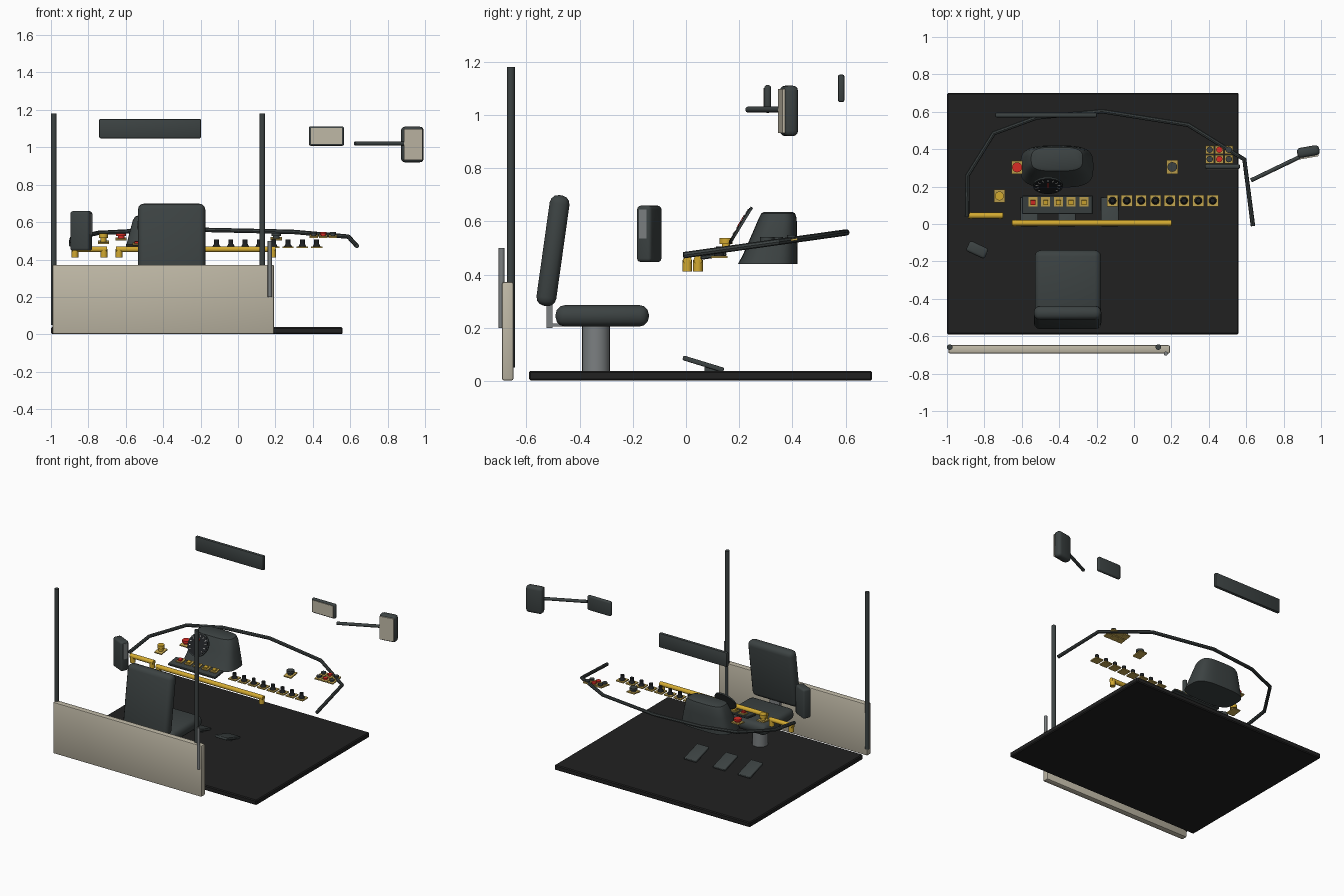
import bpy, bmesh, math
from mathutils import Vector, Matrix

cube = bpy.data.objects.get("Cube")
if cube:
    bpy.data.objects.remove(cube)


def material(name, r, g, b):
    m = bpy.data.materials.new(name)
    m.use_nodes = True
    m.diffuse_color = (r, g, b, 1)
    m.node_tree.nodes["Principled BSDF"].inputs["Base Color"].default_value = (r, g, b, 1)
    return m


SLATE = material("slate grey", .045, .055, .055)
FLOOR = material("floor black", .015, .015, .015)
BEIGE = material("warm beige", .52, .48, .38)
YELLOW = material("rail yellow", .65, .40, .03)
BRASS = material("plate brass", .55, .38, .08)
RED = material("signal red", .7, .025, .018)
METAL = material("steel grey", .2, .215, .22)
BLACK = material("knob black", .012, .014, .016)
WHITE = material("dial white", .75, .75, .72)


def finish(ob, mat, smooth=True):
    ob.data.materials.append(mat)
    if smooth:
        bpy.ops.object.select_all(action='DESELECT')
        ob.select_set(True)
        bpy.context.view_layer.objects.active = ob
        bpy.ops.object.shade_smooth_by_angle(angle=math.radians(35))
    return ob


def from_bmesh(name, bm, mat, smooth=True):
    mesh = bpy.data.meshes.new(name)
    bm.to_mesh(mesh)
    bm.free()
    ob = bpy.data.objects.new(name, mesh)
    bpy.context.collection.objects.link(ob)
    return finish(ob, mat, smooth)


def box(name, loc, size, mat, rot=(0, 0, 0), bevel=0, segments=3):
    bm = bmesh.new()
    bmesh.ops.create_cube(bm, size=1, matrix=Matrix.Diagonal((*size, 1)))
    if bevel:
        bmesh.ops.bevel(bm, geom=bm.edges[:], offset=bevel, segments=segments,
                        profile=.5, affect='EDGES')
    ob = from_bmesh(name, bm, mat, bool(bevel))
    ob.location = loc
    ob.rotation_euler = [math.radians(a) for a in rot]
    return ob


def rod(name, a, b, r1, mat, r2=None, sides=16):
    a, b = Vector(a), Vector(b)
    d = b - a
    bm = bmesh.new()
    bmesh.ops.create_cone(bm, cap_ends=True, segments=sides, radius1=r1,
                          radius2=r1 if r2 is None else r2, depth=d.length)
    ob = from_bmesh(name, bm, mat)
    ob.location = (a + b) / 2
    ob.rotation_euler = d.to_track_quat('Z', 'Y').to_euler()
    return ob


def tube(name, points, radius, mat):
    curve = bpy.data.curves.new(name, 'CURVE')
    curve.dimensions = '3D'
    curve.bevel_depth = radius
    curve.bevel_resolution = 2
    curve.use_fill_caps = True
    spline = curve.splines.new('POLY')
    spline.points.add(len(points) - 1)
    for p, co in zip(spline.points, points):
        p.co = (*co, 1)
    ob = bpy.data.objects.new(name, curve)
    bpy.context.collection.objects.link(ob)
    bpy.ops.object.select_all(action='DESELECT')
    ob.select_set(True)
    bpy.context.view_layer.objects.active = ob
    bpy.ops.object.convert(target='MESH')
    ob = bpy.context.object
    ob.data.materials.clear()
    return finish(ob, mat)


# Floor and rear partition with posts
box("floor", (-.22, .055, .02), (1.56, 1.29, .036), FLOOR, bevel=.006, segments=1)
box("partition", (-.4, -.67, .187), (1.185, .044, .37), BEIGE, bevel=.008, segments=2)
for side, x in (("right", -.985), ("left", .13)):
    rod(side + "_post", (x, -.658, .05), (x, -.658, 1.18), .015, SLATE)
rod("grab_handle", (.17, -.693, .2), (.17, -.693, .5), .011, METAL)

# Driver seat
box("seat_cushion", (-.353, -.315, .245), (.355, .35, .08), SLATE, bevel=.034)
box("seat_back", (-.355, -.5, .49), (.36, .075, .42), SLATE, rot=(-8, 0, 0), bevel=.032)
box("seat_bracket", (-.355, -.513, .245), (.08, .024, .09), METAL)
box("seat_bracket_foot", (-.355, -.46, .21), (.08, .12, .012), METAL)
rod("seat_pedestal", (-.355, -.338, .037), (-.355, -.338, .21), .052, METAL, sides=24)

# Foot pedals
for i, x in enumerate((-.56, -.36, -.13)):
    box(f"pedal_{i}", (x, .065, .064), (.095, .16, .018), SLATE, rot=(-17, 0, 0), bevel=.005)
    box(f"pedal_base_{i}", (x, .1, .045), (.05, .06, .016), SLATE)

# Dashboard edge rail, sloping upward toward the back
plan = [(-.893, .04), (-.89, .26), (-.75, .485), (-.52, .57), (-.17, .603),
        (.29, .53), (.59, .345), (.636, -.01)]
tube("dashboard_rail", [(x, y, .474 + .14 * y) for x, y in plan], .012, SLATE)

# Yellow handrails
for name, x0, x1, y in (("long", -.636, .186, .005), ("short", -.872, -.716, .045)):
    rod(name + "_handrail", (x0 - .015, y, .455), (x1 + .015, y, .455), .016, YELLOW)
    for x in (x0, x1):
        rod(name + "_handrail_leg", (x, y, .412), (x, y, .455), .018, YELLOW)

# Instrument hood lofted through rounded outlines
bm = bmesh.new()
rings = []
N = 40
for z, half, y0, y1 in ((.44, .195, .195, .42), (.47, .187, .212, .42), (.55, .167, .247, .418),
                        (.61, .15, .273, .416), (.63, .138, .283, .41), (.636, .12, .295, .4)):
    ring = []
    for i in range(N):
        a = math.tau * i / N
        c, s = math.cos(a), math.sin(a)
        ring.append(bm.verts.new((-.412 + half * math.copysign(abs(c) ** .6, c),
                                  (y0 + y1) / 2 + (y1 - y0) / 2 * math.copysign(abs(s) ** .6, s), z)))
    rings.append(ring)
for low, high in zip(rings, rings[1:]):
    for i in range(N):
        j = (i + 1) % N
        bm.faces.new((low[i], low[j], high[j], high[i]))
bm.faces.new(rings[-1])
bm.faces.new(rings[0][::-1])
from_bmesh("instrument_hood", bm, SLATE)

# Round dial leaning toward the driver
centre = Vector((-.46, .205, .585))
normal = Vector((0, -.85, .52)).normalized()
up = Vector((0, .52, .85)).normalized()
right = Vector((1, 0, 0))
rod("dial_rim", centre - normal * .006, centre + normal * .004, .08, SLATE, sides=32)
rod("dial_face", centre, centre + normal * .006, .074, BLACK, sides=32)
frame = Matrix((right, up, normal)).transposed()
for i in range(11):
    a = math.radians(-40 + 26 * i)
    p = centre + (right * math.cos(a) + up * math.sin(a)) * .06 + normal * .007
    tick = box(f"dial_tick_{i}", p, (.014, .004, .003), WHITE)
    tick.rotation_euler = (frame @ Matrix.Rotation(a, 3, 'Z')).to_euler()
needle = box("dial_needle", centre + normal * .008 + up * .015, (.004, .05, .003), RED)
needle.rotation_euler = frame.to_euler()

# Switch console
box("switch_console", (-.41, .103, .47), (.38, .098, .016), SLATE, rot=(8, 0, 0), bevel=.004, segments=1)
for i in range(5):
    x = -.54 + .068 * i
    box(f"console_plate_{i}", (x, .12, .483), (.048, .05, .008), BRASS, rot=(8, 0, 0))
    box(f"console_key_{i}", (x, .115, .49), (.026, .026, .014), YELLOW if i else RED, rot=(8, 0, 0))

# Row of rotary knobs
for i in range(8):
    x = -.115 + .0765 * i
    box(f"knob_plate_{i}", (x, .125, .466), (.06, .062, .008), BRASS)
    rod(f"knob_base_{i}", (x, .125, .468), (x, .125, .486), .022, BLACK, r2=.012)
    rod(f"knob_cap_{i}", (x, .125, .486), (x, .125, .506), .013, BLACK)


def button(name, x, y, z, w, d, r, h, mat):
    box(name + "_plate", (x, y, z), (w, d, .008), BRASS, rot=(8, 0, 0))
    rod(name + "_stem", (x, y, z), (x, y, z + h * .6), r * .65, mat)
    rod(name + "_cap", (x, y, z + h * .5), (x, y, z + h), r, mat)


# Single buttons and the six-button group
button("stop_button", -.625, .303, .51, .06, .07, .027, .03, RED)
button("horn_button", -.72, .15, .492, .058, .07, .024, .046, YELLOW)
button("selector_knob", .205, .305, .51, .06, .075, .026, .032, SLATE)
for col in range(3):
    for row in range(2):
        red = col == 1 or (row == 0 and col == 2)
        button(f"group_button_{col}_{row}", .405 + .051 * col, .347 + .05 * row,
               .523 + .007 * row, .046, .044, .017, .018, RED if red and col == 1 else SLATE)

# Side handset box with its light end plate
box("side_unit", (-.838, -.138, .553), (.11, .06, .212), SLATE, rot=(0, 0, -25), bevel=.014)
turn = Matrix.Rotation(math.radians(-25), 3, 'Z')
box("side_unit_plate", Vector((-.838, -.138, .59)) + turn @ Vector((.056, 0, 0)),
    (.004, .03, .11), METAL, rot=(0, 0, -25))

# Sun visor and mirrors
box("sun_visor", (-.47, .583, 1.1), (.545, .025, .104), SLATE, bevel=.008, segments=2)
box("inner_mirror", (.473, .307, 1.06), (.188, .026, .105), SLATE, bevel=.011)
box("inner_mirror_glass", (.473, .293, 1.06), (.166, .005, .084), BEIGE)
rod("mirror_arm", (.625, .233, 1.02), (.9, .365, 1.02), .011, SLATE)
box("outer_mirror", (.932, .387, 1.015), (.12, .055, .19), SLATE, rot=(0, 0, 10), bevel=.02)
turn = Matrix.Rotation(math.radians(10), 3, 'Z')
box("outer_mirror_glass", Vector((.932, .387, 1.015)) + turn @ Vector((0, -.029, 0)),
    (.1, .009, .165), BEIGE, rot=(0, 0, 10))
